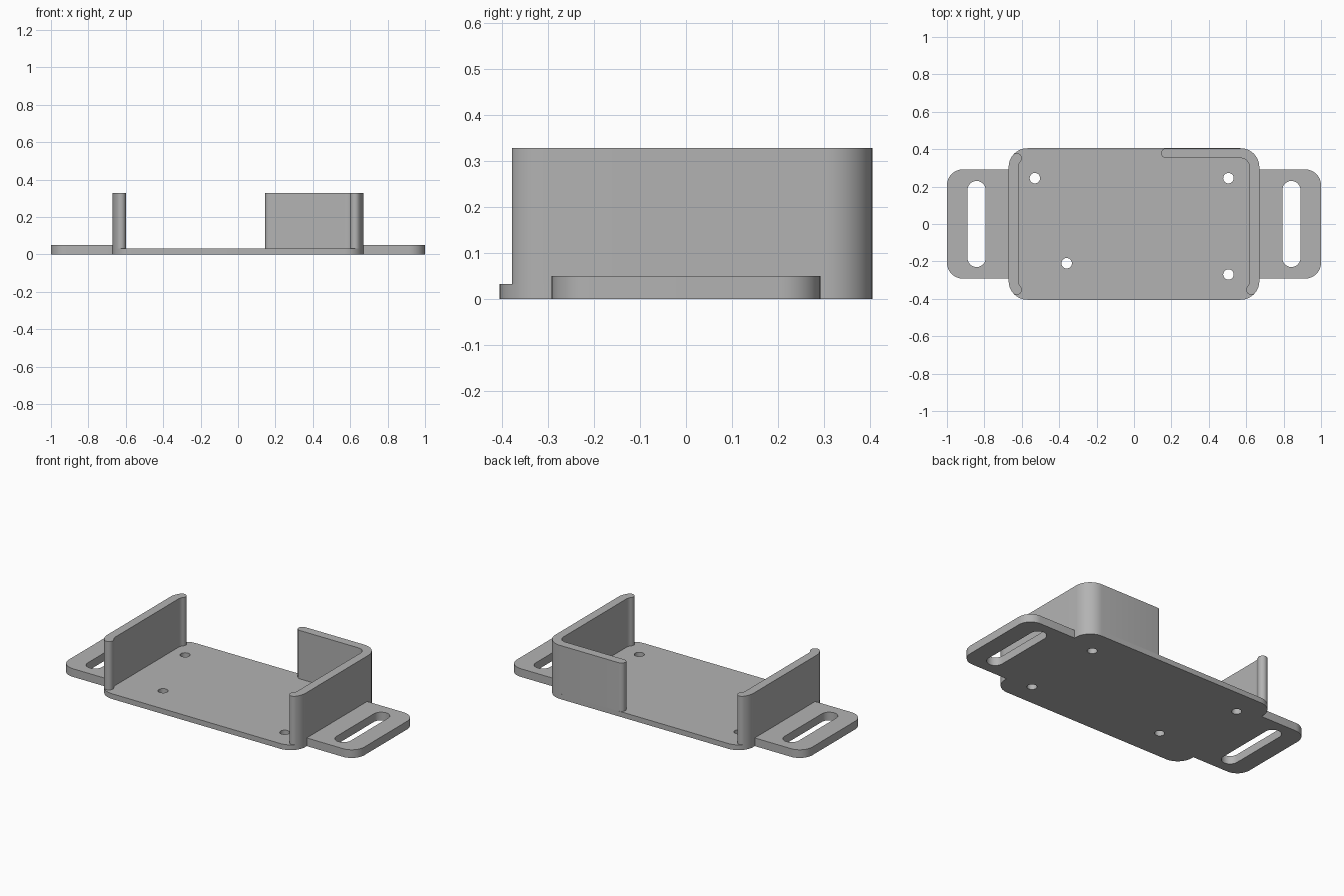
import bpy, bmesh, math
from mathutils import Vector

if "Cube" in bpy.data.objects:
    bpy.data.objects.remove(bpy.data.objects["Cube"])

HX, HY, R = 0.67, 0.405, 0.10       # base half sizes and corner radius
FLOOR, EAR, TOP = 0.032, 0.05, 0.328
WALL = 0.053                        # wall thickness

grey = bpy.data.materials.new("grey plastic")
grey.diffuse_color = (0.45, 0.45, 0.45, 1)
grey.use_nodes = True
grey.node_tree.nodes["Principled BSDF"].inputs["Base Color"].default_value = grey.diffuse_color


def arc(cx, cy, r, a0, a1, n=12):
    return [(cx + r * math.cos(math.radians(a0 + (a1 - a0) * i / n)),
             cy + r * math.sin(math.radians(a0 + (a1 - a0) * i / n))) for i in range(n + 1)]


def rounded(x0, x1, y0, y1, r):
    return (arc(x1 - r, y0 + r, r, -90, 0) + arc(x1 - r, y1 - r, r, 0, 90)
            + arc(x0 + r, y1 - r, r, 90, 180) + arc(x0 + r, y0 + r, r, 180, 270))


def ribbon(path, t):
    """Outline of a band of thickness t along a path, with round ends."""
    pts = [Vector(p) for p in path]
    left, right, ang = [], [], []
    for i, p in enumerate(pts):
        d = (pts[min(i + 1, len(pts) - 1)] - p).normalized() + (p - pts[max(i - 1, 0)]).normalized()
        d.normalize()
        n = Vector((-d.y, d.x)) * t / 2
        left.append(tuple(p + n))
        right.append(tuple(p - n))
        ang.append(math.degrees(math.atan2(d.y, d.x)))
    end = arc(*pts[-1], t / 2, ang[-1] - 90, ang[-1] + 90)[1:-1]
    start = arc(*pts[0], t / 2, ang[0] + 90, ang[0] + 270)[1:-1]
    return right + end + left[::-1] + start


def prism(name, loops, z0, z1, hidden=None):
    """Extrude outlines (first is outer, others are holes); drop covered faces."""
    bm = bmesh.new()
    for loop in loops:
        clean = [p for i, p in enumerate(loop) if math.dist(p, loop[i - 1]) > 1e-5]
        vs = [bm.verts.new((x, y, z0)) for x, y in clean]
        for i, v in enumerate(vs):
            bm.edges.new((vs[i - 1], v))
    bmesh.ops.triangle_fill(bm, edges=bm.edges[:], use_beauty=True, normal=(0, 0, 1))
    ext = bmesh.ops.extrude_face_region(bm, geom=bm.faces[:], use_keep_orig=True)
    for g in ext["geom"]:
        if isinstance(g, bmesh.types.BMVert):
            g.co.z = z1
    bmesh.ops.recalc_face_normals(bm, faces=bm.faces[:])
    if hidden:
        gone = [f for f in bm.faces if hidden(f.calc_center_median(), f.normal)]
        bmesh.ops.delete(bm, geom=gone, context='FACES')
    me = bpy.data.meshes.new(name)
    bm.to_mesh(me)
    bm.free()
    me.materials.append(grey)
    ob = bpy.data.objects.new(name, me)
    bpy.context.collection.objects.link(ob)
    bpy.ops.object.select_all(action='DESELECT')
    ob.select_set(True)
    bpy.context.view_layer.objects.active = ob
    bpy.ops.object.shade_smooth_by_angle(angle=math.radians(30))


# Base plate with four screw holes
holes = [arc(x, y, 0.028, 0, 360, 24)[:-1]
         for x, y in ((-0.53, 0.245), (0.505, 0.245), (-0.36, -0.21), (0.505, -0.27))]
prism("base_plate", [rounded(-HX, HX, -HY, HY, R)] + holes, 0, FLOOR)

# Slotted strap ears on both sides
for s, side in ((-1, "left"), (1, "right")):
    e = 0.292
    outer = [(HX, -e)] + arc(1 - 0.085, -e + 0.085, 0.085, -90, 0) \
        + arc(1 - 0.085, e - 0.085, 0.085, 0, 90) + [(HX, e)]
    slot = rounded(0.793, 0.89, -0.23, 0.23, 0.0485)
    prism(side + "_ear", [[(s * x, y) for x, y in l] for l in (outer, slot)], 0, EAR,
          lambda c, n: abs(c.x) < HX + 0.001)

# Walls follow the rim of the base, curling in at their free ends
cx, cy, r = HX - R, HY - R, R - WALL / 2


def under(c, n):
    return n.z < -0.9


prism("left_wall", [ribbon(arc(-cx, cy, r, 140, 180) + arc(-cx, -cy, r, 180, 220), WALL)],
      FLOOR, TOP, under)
prism("right_and_back_wall",
      [ribbon(arc(cx, -cy, r, -40, 0) + arc(cx, cy, r, 0, 90) + [(0.145 + WALL / 2, HY - WALL / 2)], WALL)],
      FLOOR, TOP, under)
